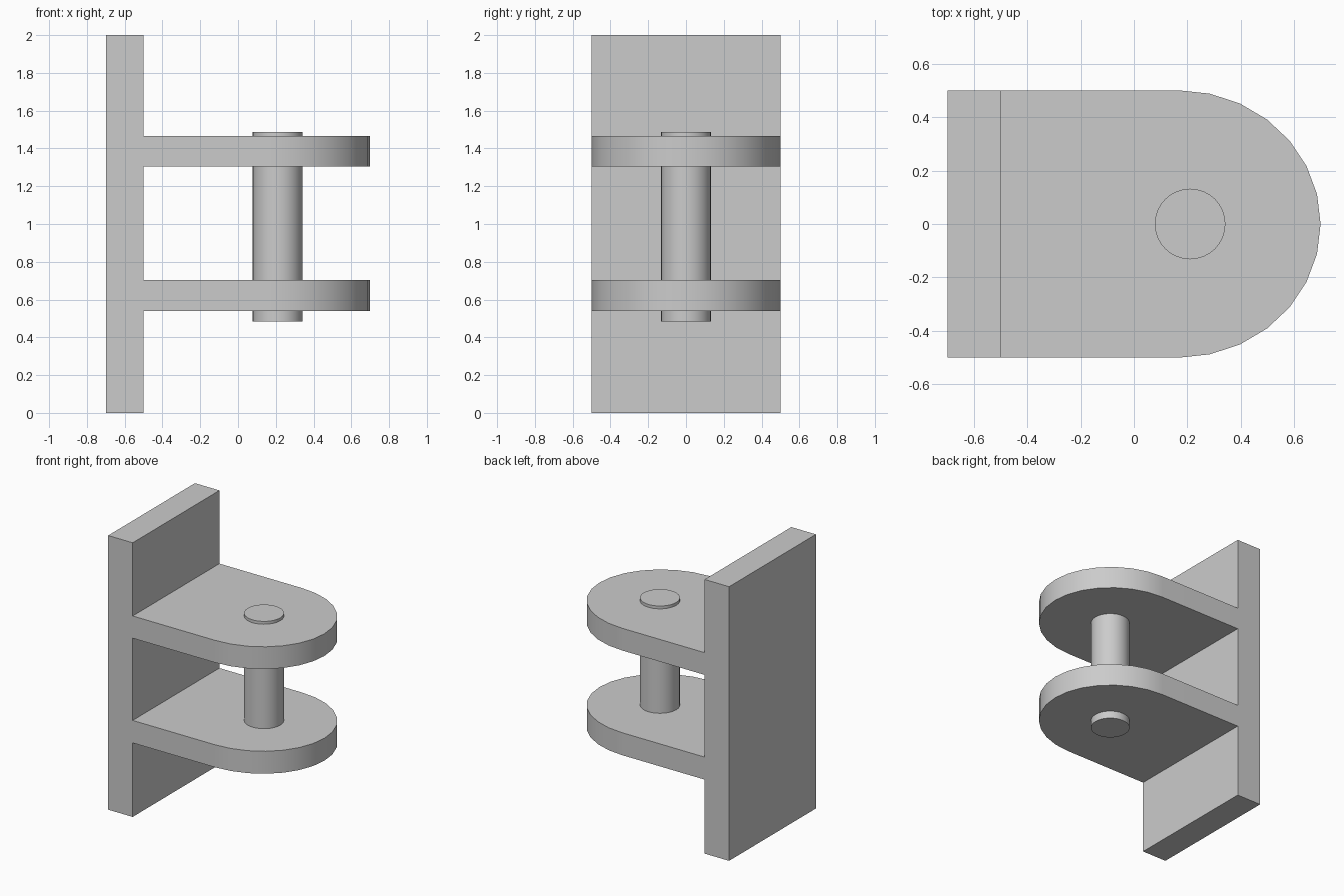
import bpy, bmesh, math

cube = bpy.data.objects.get("Cube")
if cube:
    bpy.data.objects.remove(cube, do_unlink=True)

# Material
grey = bpy.data.materials.new("plain_grey")
grey.use_nodes = True
colour = (0.6, 0.6, 0.6, 1)
grey.diffuse_color = colour
grey.node_tree.nodes["Principled BSDF"].inputs["Base Color"].default_value = colour

BACK, FACE, TIP, HALF = -0.698, -0.5, 0.698, 0.5
ARC_X, ARC_STEPS = 0.165, 14
ARMS = [(0.54, 0.704), (1.304, 1.466)]
LEVELS = [0, *ARMS[0], *ARMS[1], 2]


def finish(obj):
    """Give an object its material and smooth its rounded sides only."""
    obj.data.materials.append(grey)
    bpy.ops.object.select_all(action='DESELECT')
    obj.select_set(True)
    bpy.context.view_layer.objects.active = obj
    bpy.ops.object.shade_smooth_by_angle(angle=math.radians(30))
    mod = obj.modifiers.new("even_shading", 'WEIGHTED_NORMAL')
    mod.keep_sharp = True


def face(bm, points):
    return bm.faces.new([bm.verts.new(p) for p in points])


def wall(bm, a, b, z0, z1):
    face(bm, [(*a, z0), (*b, z0), (*b, z1), (*a, z1)])


# Bracket: wall plate and two round-ended arms in one closed mesh
bm = bmesh.new()
corners = [(FACE, -HALF), (FACE, HALF), (BACK, HALF), (BACK, -HALF)]
arc = [(ARC_X + (TIP - ARC_X) * math.cos(t), HALF * math.sin(t))
       for t in (math.pi * (i / ARC_STEPS - 0.5) for i in range(ARC_STEPS + 1))]
outline = [corners[0], *arc, corners[1]]

for z0, z1 in zip(LEVELS, LEVELS[1:]):
    for a, b in zip(corners[1:], corners[2:] + corners[:1]):
        wall(bm, a, b, z0, z1)
    if (z0, z1) in ARMS:
        for a, b in zip(outline, outline[1:]):
            wall(bm, a, b, z0, z1)
        for z in (z0, z1):
            face(bm, [(x, y, z) for x, y in outline])
    else:
        wall(bm, corners[0], corners[1], z0, z1)
for z in (LEVELS[0], LEVELS[-1]):
    face(bm, [(x, y, z) for x, y in corners])

bmesh.ops.remove_doubles(bm, verts=bm.verts, dist=0.0001)
bmesh.ops.recalc_face_normals(bm, faces=bm.faces)
mesh = bpy.data.meshes.new("bracket")
bm.to_mesh(mesh)
bm.free()
bracket = bpy.data.objects.new("bracket", mesh)
bpy.context.collection.objects.link(bracket)
finish(bracket)

# Hinge pin through both arms
bpy.ops.mesh.primitive_cylinder_add(vertices=32, radius=0.132, depth=1.002,
                                    location=(0.21, 0, 0.986))
pin = bpy.context.object
pin.name = "hinge_pin"
finish(pin)
